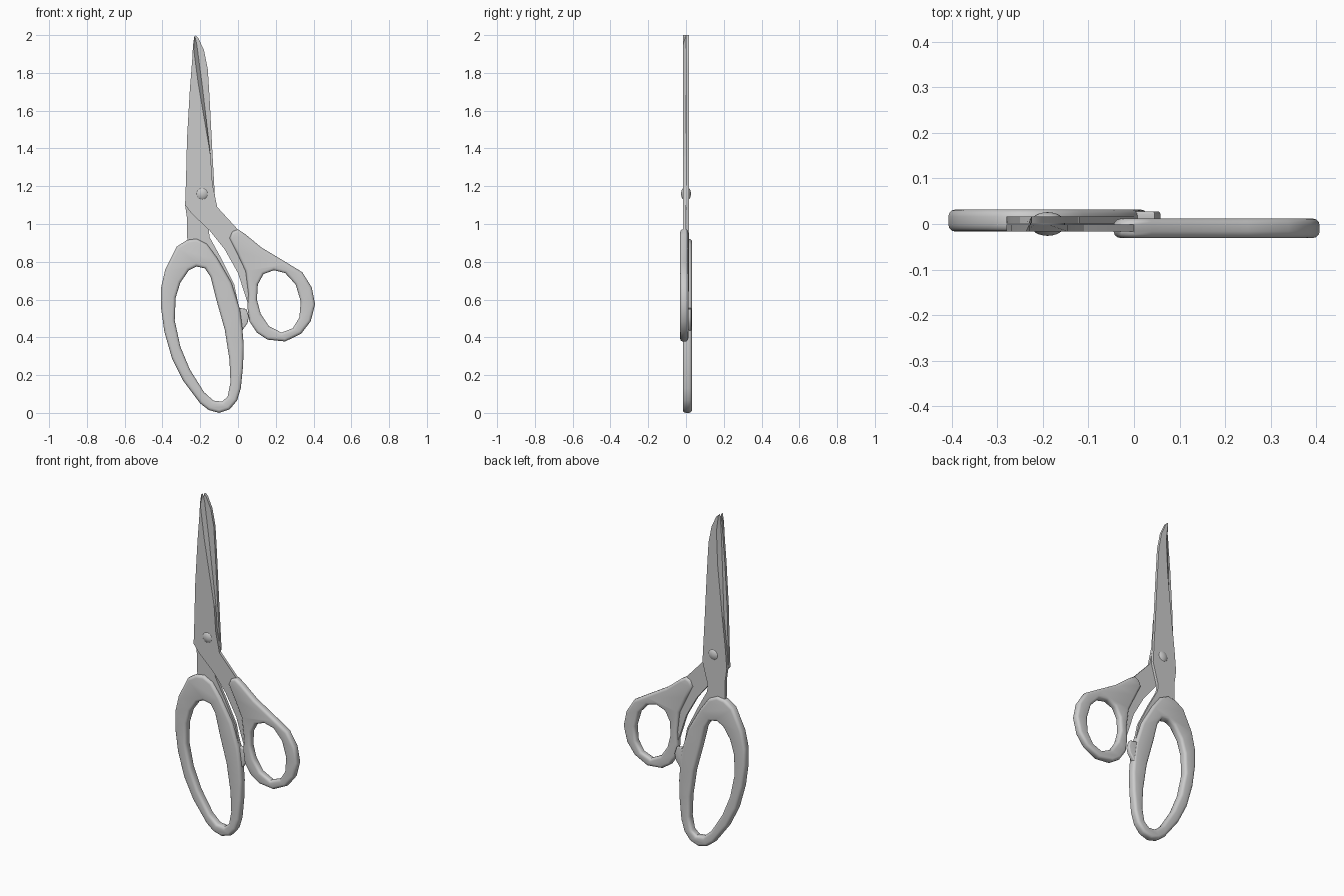
import bpy, bmesh, math

if "Cube" in bpy.data.objects:
    bpy.data.objects.remove(bpy.data.objects["Cube"])


def smooth(ob, angle=35):
    bpy.ops.object.select_all(action='DESELECT')
    ob.select_set(True)
    bpy.context.view_layer.objects.active = ob
    bpy.ops.object.shade_smooth_by_angle(angle=math.radians(angle))


def rounded_plate(name, loops, y0, y1, bevel):
    """Flat outline (x, z), with optional holes, given thickness and round rims."""
    cu = bpy.data.curves.new(name, 'CURVE')
    cu.dimensions = '2D'
    cu.fill_mode = 'BOTH'
    cu.extrude = (y1 - y0) / 2 - bevel
    cu.bevel_depth = bevel
    cu.bevel_resolution = 2
    cu.offset = -bevel
    for pts in loops:
        sp = cu.splines.new('POLY')
        sp.points.add(len(pts) - 1)
        for p, (x, z) in zip(sp.points, pts):
            p.co = (x, z, 0, 1)
        sp.use_cyclic_u = True
    ob = bpy.data.objects.new(name, cu)
    bpy.context.collection.objects.link(ob)
    ob.rotation_euler.x = math.pi / 2
    ob.location.y = (y0 + y1) / 2
    bpy.ops.object.select_all(action='DESELECT')
    ob.select_set(True)
    bpy.context.view_layer.objects.active = ob
    bpy.ops.object.convert(target='MESH')
    ob = bpy.context.view_layer.objects.active
    bm = bmesh.new()
    bm.from_mesh(ob.data)
    bmesh.ops.remove_doubles(bm, verts=bm.verts, dist=0.0003)
    bmesh.ops.recalc_face_normals(bm, faces=bm.faces)
    bm.to_mesh(ob.data)
    bm.free()
    smooth(ob, 40)
    return ob


def blade(name, pts, y_in, y_out, ground, shift):
    """Extruded outline; points in 'ground' are pulled back on the outer face."""
    bm = bmesh.new()
    inner = [bm.verts.new((x, y_in, z)) for x, z in pts]
    outer = [bm.verts.new((x + (shift if i in ground else 0), y_out, z))
             for i, (x, z) in enumerate(pts)]
    bm.faces.new(inner)
    bm.faces.new(outer)
    n = len(pts)
    for i in range(n):
        j = (i + 1) % n
        bm.faces.new((inner[i], inner[j], outer[j], outer[i]))
    bmesh.ops.recalc_face_normals(bm, faces=bm.faces)
    me = bpy.data.meshes.new(name)
    bm.to_mesh(me)
    bm.free()
    ob = bpy.data.objects.new(name, me)
    bpy.context.collection.objects.link(ob)
    smooth(ob, 25)
    return ob


# Front blade, running from the tip down into the small handle
front = [(-.23, 2.0), (-.218, 1.95), (-.19, 1.74), (-.145, 1.36), (-.135, 1.21),
         (-.11, 1.09), (0, .97), (.06, .89), (.08, .75), (.075, .58), (.06, .56),
         (.045, .60), (0, .74), (-.07, .865), (-.15, .965), (-.245, 1.055),
         (-.28, 1.10), (-.275, 1.24), (-.27, 1.45), (-.255, 1.71), (-.24, 1.90)]
blade("front_blade", front, -0.001, -0.017, {1, 2}, -0.02)

# Back blade, running from the tip down into the large handle
back = [(-.225, 2.0), (-.21, 1.985), (-.18, 1.92), (-.16, 1.82), (-.15, 1.66),
        (-.135, 1.37), (-.125, 1.19), (-.12, 1.10), (-.155, .97), (-.15, .93),
        (-.09, .82), (-.02, .68), (.005, .56), (-.04, .55), (-.08, .70),
        (-.15, .84), (-.25, .86), (-.27, .93), (-.27, 1.03), (-.28, 1.10),
        (-.27, 1.22), (-.25, 1.40), (-.24, 1.70), (-.232, 1.90)]
blade("back_blade", back, 0.001, 0.017, {22, 23}, 0.02)

# Large handle with finger loop
large_outer = [(-.27, .915), (-.325, .88), (-.385, .76), (-.408, .66), (-.408, .56),
               (-.39, .43), (-.35, .29), (-.29, .17), (-.20, .05), (-.155, .015),
               (-.10, 0), (-.045, .018), (-.005, .065), (.015, .13), (.027, .25),
               (.03, .36), (.022, .46), (.01, .55), (-.035, .69), (-.11, .82),
               (-.165, .895), (-.22, .922)]
large_hole = [(-.22, .775), (-.175, .765), (-.145, .72), (-.115, .60), (-.07, .44),
              (-.045, .28), (-.04, .16), (-.055, .085), (-.085, .06), (-.13, .065),
              (-.18, .11), (-.255, .23), (-.305, .35), (-.335, .49), (-.33, .61),
              (-.305, .69), (-.26, .755)]
rounded_plate("large_handle", [large_outer, large_hole], -0.017, 0.032, 0.016)

# Small handle with thumb loop
small_outer = [(-.045, .925), (-.03, .96), (0, .972), (.04, .945), (.125, .875),
               (.25, .80), (.34, .745), (.39, .665), (.408, .575), (.385, .485),
               (.335, .42), (.25, .378), (.155, .388), (.10, .425), (.06, .485),
               (.05, .56), (.055, .63), (.04, .75), (-.005, .845)]
small_hole = [(.19, .755), (.25, .74), (.305, .68), (.332, .59), (.325, .505),
              (.29, .448), (.23, .425), (.165, .458), (.12, .525), (.10, .60),
              (.105, .68), (.135, .735)]
rounded_plate("small_handle", [small_outer, small_hole], -0.031, 0.012, 0.015)

# Stop lug where the handles meet
lug = [(-.02, .56), (.045, .55), (.058, .51), (.05, .475), (.022, .435), (-.02, .40)]
rounded_plate("stop_lug", [lug], 0.002, 0.028, 0.006)

# Pivot bolt with a domed head on each side
bpy.ops.mesh.primitive_uv_sphere_add(segments=20, ring_count=12, radius=1,
                                     location=(-.19, 0, 1.16),
                                     rotation=(math.pi / 2, 0, 0))
bolt = bpy.context.object
bolt.name = "pivot_bolt"
bolt.scale = (.039, .039, .026)
bpy.ops.object.shade_smooth()
